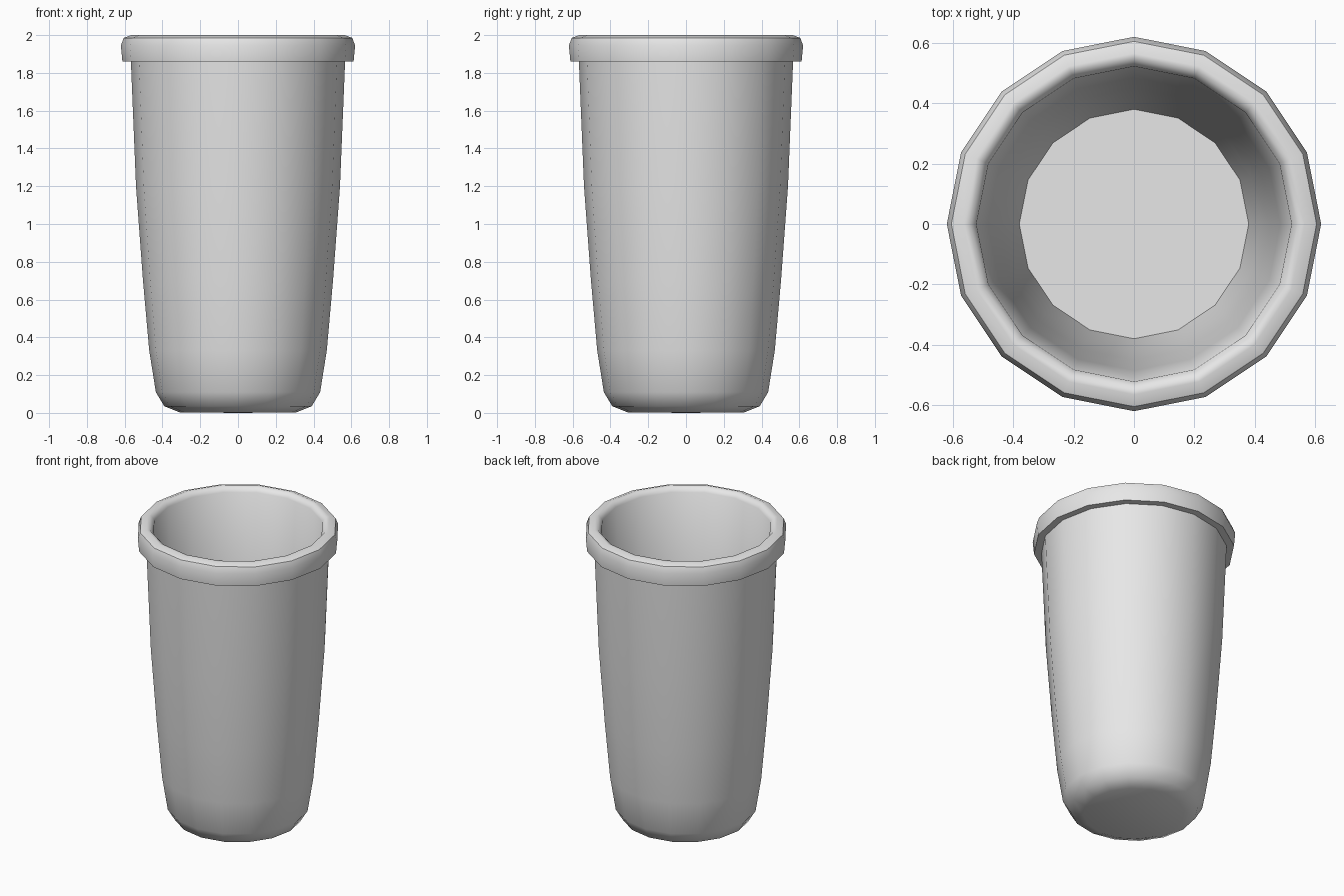
import bpy, bmesh, math

if "Cube" in bpy.data.objects:
    bpy.data.objects.remove(bpy.data.objects["Cube"])

SIDES = 16
# Closed lathe profile (radius, height): underside, outer wall, rim, inner wall, floor
PROFILE = [
    (0, 0), (0.31, 0.003), (0.39, 0.035), (0.435, 0.11), (0.47, 0.33),
    (0.503, 0.7), (0.54, 1.2), (0.567, 1.86),
    (0.612, 1.86), (0.62, 1.945), (0.605, 1.985), (0.565, 2.0), (0.545, 1.997),
    (0.522, 1.97), (0.485, 1.2), (0.45, 0.7), (0.42, 0.33), (0.38, 0.09), (0, 0.09),
]

grey = bpy.data.materials.new("light_grey")
grey.diffuse_color = (0.8, 0.8, 0.8, 1)
grey.use_nodes = True
grey.node_tree.nodes["Principled BSDF"].inputs["Base Color"].default_value = grey.diffuse_color


def lathe(name, profile):
    bm = bmesh.new()
    rings = []
    for r, z in profile:
        n = 1 if r == 0 else SIDES
        rings.append([bm.verts.new((r * math.cos(i * math.tau / SIDES),
                                    r * math.sin(i * math.tau / SIDES), z)) for i in range(n)])
    for a, b in zip(rings, rings[1:]):
        for i in range(SIDES):
            j = (i + 1) % SIDES
            if len(a) == 1:
                bm.faces.new((a[0], b[j], b[i]))
            elif len(b) == 1:
                bm.faces.new((a[i], a[j], b[0]))
            else:
                bm.faces.new((a[i], a[j], b[j], b[i]))
    bmesh.ops.recalc_face_normals(bm, faces=bm.faces)
    mesh = bpy.data.meshes.new(name)
    bm.to_mesh(mesh)
    bm.free()
    mesh.materials.append(grey)
    obj = bpy.data.objects.new(name, mesh)
    bpy.context.collection.objects.link(obj)
    return obj


# Rimmed cup
cup = lathe("cup", PROFILE)
bpy.context.view_layer.objects.active = cup
cup.select_set(True)
bpy.ops.object.shade_smooth_by_angle(angle=math.radians(45))
